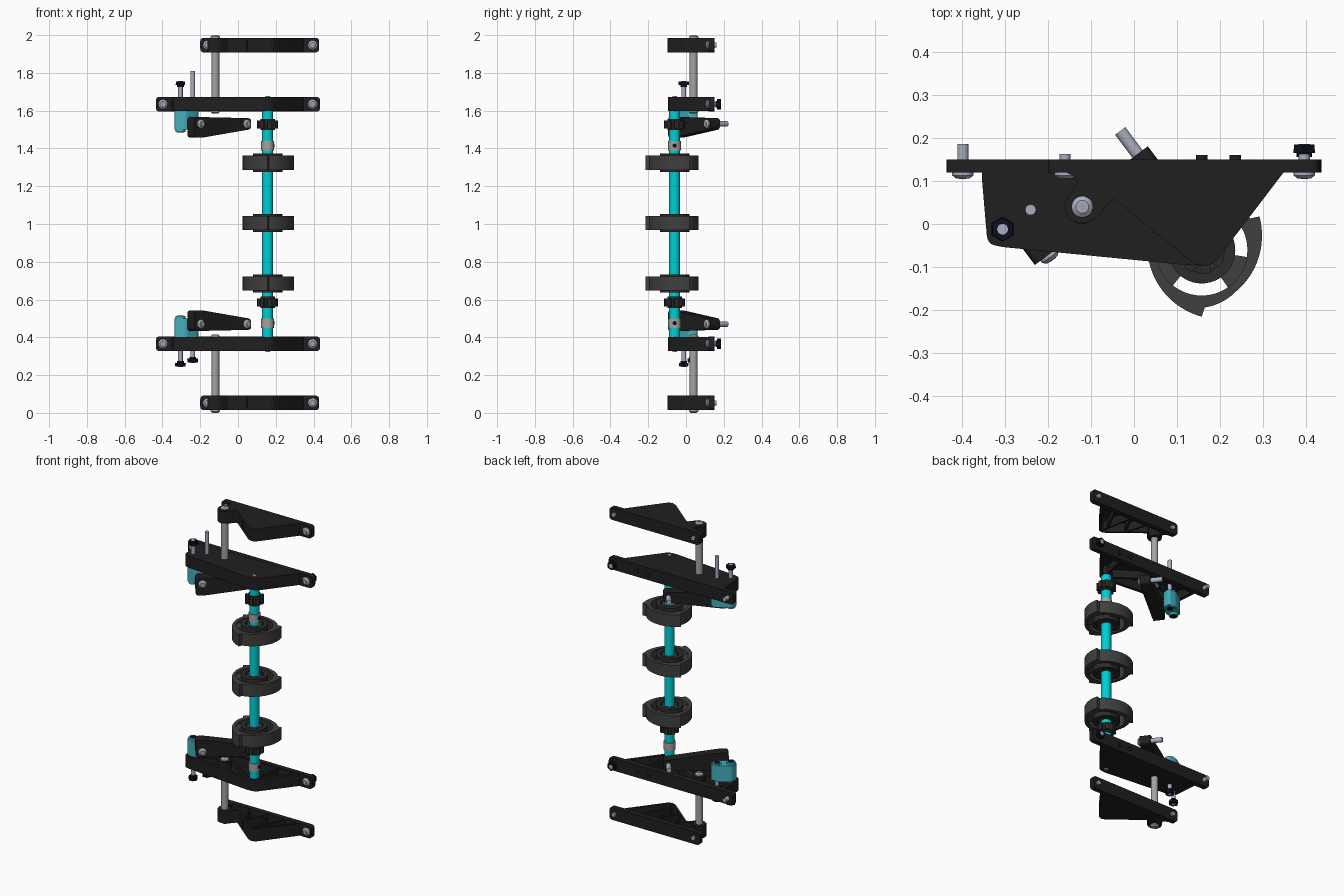
import bpy, bmesh, math
from mathutils import Vector, Matrix

old = bpy.data.objects.get("Cube")
if old:
    bpy.data.objects.remove(old)


def material(name, rgb):
    m = bpy.data.materials.new(name)
    m.use_nodes = True
    col = (*rgb, 1)
    m.diffuse_color = col
    m.node_tree.nodes["Principled BSDF"].inputs["Base Color"].default_value = col
    return m


BLACK = material("black plastic", (.014, .014, .014))
GREY = material("dark grey rubber", (.05, .05, .05))
HUB = material("charcoal hub", (.025, .025, .025))
CYAN = material("cyan shaft", (0, .62, .67))
TEAL = material("teal bracket", (.055, .43, .51))
STEEL = material("bolt steel", (.4, .42, .52))
POLE = material("pole metal", (.38, .37, .35))
NAVY = material("navy black knob", (.004, .004, .012))


def finish(name, bm, mat, matrix=None):
    if matrix:
        bm.transform(matrix)
    bmesh.ops.recalc_face_normals(bm, faces=bm.faces)
    for f in bm.faces:
        f.smooth = True
    for e in bm.edges:
        e.smooth = e.calc_face_angle(0) < math.radians(35)
    me = bpy.data.meshes.new(name)
    bm.to_mesh(me)
    bm.free()
    me.materials.append(mat)
    ob = bpy.data.objects.new(name, me)
    bpy.context.collection.objects.link(ob)
    return ob


def rounded(pts, cut):
    out = []
    pts = [Vector(p) for p in pts]
    for i, p in enumerate(pts):
        a, b = pts[i - 1] - p, pts[(i + 1) % len(pts)] - p
        a = p + a.normalized() * min(cut, a.length * .45)
        b = p + b.normalized() * min(cut, b.length * .45)
        for k in range(5):
            t = k / 4
            out.append(a * (1 - t) ** 2 + p * 2 * t * (1 - t) + b * t * t)
    return out


def prism(name, pts, z0, z1, mat, matrix=None, wall=0, depth=0):
    """Extruded outline; a wall thickness hollows it from the z1 side."""
    bm = bmesh.new()
    base = bm.faces.new([bm.verts.new((p[0], p[1], z0)) for p in pts])
    res = bmesh.ops.extrude_face_region(bm, geom=[base], use_keep_orig=True)
    top = [g for g in res["geom"] if isinstance(g, bmesh.types.BMFace)][0]
    for v in top.verts:
        v.co.z = z1
    bmesh.ops.recalc_face_normals(bm, faces=bm.faces)
    if wall:
        bmesh.ops.inset_region(bm, faces=[top], thickness=wall)
        floor = bmesh.ops.extrude_discrete_faces(bm, faces=[top])["faces"][0]
        for v in floor.verts:
            v.co.z += math.copysign(depth, z0 - z1)
    return finish(name, bm, mat, matrix)


def cyl(name, p0, p1, r, mat, r2=None, n=24):
    p0, p1 = Vector(p0), Vector(p1)
    d = p1 - p0
    bm = bmesh.new()
    bmesh.ops.create_cone(bm, cap_ends=True, segments=n, radius1=r,
                          radius2=r if r2 is None else r2, depth=d.length)
    rot = Vector((0, 0, 1)).rotation_difference(d).to_matrix().to_4x4()
    return finish(name, bm, mat, Matrix.Translation((p0 + p1) / 2) @ rot)


def bolt(name, p, d, length, r=.013, head=.025):
    """Domed head at p, shank running along d."""
    p, d = Vector(p), Vector(d).normalized()
    cyl(name + "_head", p, p - d * .007, head, STEEL)
    cyl(name + "_dome", p - d * .007, p - d * .015, head, STEEL, head * .6)
    cyl(name + "_socket", p - d * .015, p - d * .016, head * .4, POLE, n=6)
    cyl(name + "_shank", p, p + d * length, r, STEEL)


def knob(name, p, d):
    p, d = Vector(p), Vector(d)
    cyl(name + "_neck", p, p + d * .01, .018, NAVY)
    cyl(name + "_grip", p + d * .01, p + d * .03, .029, NAVY, .027, n=6)


def bar(name, x0, x1, z, mat):
    """Rounded rail along the back edge."""
    h = .039
    pts = rounded([(x0, z - h), (x1, z - h), (x1, z + h), (x0, z + h)], .022)
    to_xz = Matrix(((1, 0, 0, 0), (0, 0, 1, 0), (0, 1, 0, 0), (0, 0, 0, 1)))
    prism(name, pts, .12, .15, mat, to_xz)


def ring(name, radius, inner, z0, z1, centre, mat, n=120):
    bm = bmesh.new()
    rows = []
    for i in range(n):
        a = math.tau * i / n
        c, s, ro = math.cos(a), math.sin(a), radius(a)
        rows.append([bm.verts.new((centre[0] + r * c, centre[1] + r * s, z))
                     for r, z in ((ro, z0), (ro, z1), (inner, z1), (inner, z0))])
    for i in range(n):
        a, b = rows[i - 1], rows[i]
        for k in range(4):
            bm.faces.new((a[k - 1], a[k], b[k], b[k - 1]))
    return finish(name, bm, mat)


def beam(name, a, b, w, z0, z1, mat):
    a, b = Vector(a), Vector(b)
    n = (b - a).normalized().orthogonal() * w / 2
    prism(name, [a - n, b - n, b + n, a + n], z0, z1, mat)


SHAFT = (.157, -.06)
POLE_XY = (-.12, .04)
WEB = [(-.355, .13), (-.34, -.045), (-.31, -.053), (.14, -.097), (.185, -.09), (.355, .13)]
SMALL_WEB = [(-.18, .13), (-.125, .105), (-.162, .05), (-.155, .012), (-.12, 0), (-.088, .012),
             (-.048, .06), (.13, -.085), (.16, -.1), (.187, -.09), (.355, .13)]
AXIS, OUT = Vector((.8, .6, 0)), Vector((-.6, .8, 0))

# Mirrored end assemblies
for side, s in (("upper", 1), ("lower", -1)):
    def Z(z):
        return 1 + s * (z - 1)

    # Inner frame plate
    prism(side + "_plate", rounded(WEB, .02), Z(1.672), Z(1.597), BLACK, wall=.02, depth=.055)
    bar(side + "_plate_rail", -.435, .435, Z(1.634), BLACK)
    for x, y, r in ((*SHAFT, .035), (*POLE_XY, .04)):
        cyl(side + "_plate_boss", (x, y, Z(1.66)), (x, y, Z(1.6)), r, BLACK)
    for a, b in (((-.12, .12), (.15, -.08)), ((.157, -.06), (.2, .12)), ((-.12, .04), (-.32, -.03))):
        beam(side + "_plate_rib", a, b, .015, Z(1.665), Z(1.602), BLACK)
    for x in (-.397, .395):
        bolt(side + "_rail_bolt", (x, .12, Z(1.634)), (0, 1, 0), .066)
    knob(side + "_rail_knob", (.395, .155, Z(1.634)), (0, 1, 0))
    for x in (.157, .235):
        cyl(side + "_rail_stud", (x, .15, Z(1.634)), (x, .16, Z(1.634)), .013, BLACK)
    cyl(side + "_shaft_pin", (*SHAFT, Z(1.66)), (*SHAFT, Z(1.677)), .012, STEEL)

    # Outer plate
    prism(side + "_outer_plate", rounded(SMALL_WEB, .012), Z(1.986), Z(1.908), BLACK,
          wall=.012, depth=.06)
    bar(side + "_outer_rail", -.2, .43, Z(1.947), BLACK)
    cyl(side + "_outer_boss", (*POLE_XY, Z(1.98)), (*POLE_XY, Z(1.908)), .04, BLACK)
    for a, b in (((0, .12), (.05, -.02)), ((.05, -.02), (.12, .12)), ((.12, .12), (.16, -.08)),
                 ((.16, -.04), (.24, .12))):
        beam(side + "_outer_rib", a, b, .01, Z(1.975), Z(1.915), BLACK)
    for x in (-.16, .395):
        bolt(side + "_outer_bolt", (x, .12, Z(1.947)), (0, 1, 0), .042)

    # Pole joining the two plates
    cyl(side + "_pole", (*POLE_XY, Z(1.6)), (*POLE_XY, Z(1.98)), .021, POLE)
    bolt(side + "_pole_cap", (*POLE_XY, Z(1.985)), (0, 0, -s), .02)
    bolt(side + "_pole_foot", (*POLE_XY, Z(1.6)), (0, 0, s), .02)

    # Slanted arm with its two bolts
    frame = Matrix.Translation((-.23, -.095, 0)) @ Matrix((
        (.8, 0, -.6, 0), (.6, 0, .8, 0), (0, 1, 0, 0), (0, 0, 0, 1)))
    profile = [(0, Z(1.567)), (.375, Z(1.56)), (.375, Z(1.502)), (.05, Z(1.457)), (0, Z(1.457))]
    prism(side + "_arm", rounded(profile, .02), 0, .063, BLACK, frame)
    for along, length in ((.04, .06), (.345, .13)):
        p = Vector((-.23, -.095, Z(1.53))) + AXIS * along
        bolt(side + "_arm_bolt", p, OUT, length, .015, .024)

    # Teal bracket with adjusting screws
    block = rounded([(-.335, -.035), (-.275, -.04), (-.21, .01), (-.21, .06), (-.265, .06), (-.335, .015)], .015)
    prism(side + "_bracket", block, Z(1.6), Z(1.5), TEAL)
    for x, y, z in ((-.305, -.012, 1.487), (-.24, .033, 1.495)):
        cyl(side + "_bracket_sleeve", (x, y, Z(1.6)), (x, y, Z(z)), .026, TEAL)
        cyl(side + "_bracket_nut", (x, y, Z(z)), (x, y, Z(z - .003)), .018, NAVY, n=6)
    second = 1.81 if s > 0 else 1.735
    for x, y, z in ((-.305, -.012, 1.757), (-.24, .033, second)):
        cyl(side + "_screw", (x, y, Z(1.5)), (x, y, Z(z)), .0125, STEEL)
        if z < 1.8:
            knob(side + "_screw_knob", (x, y, Z(z - .032)), (0, 0, s))

# Central shaft with collars and toothed nuts
cyl("shaft", (*SHAFT, .37), (*SHAFT, 1.63), .029, CYAN, n=32)
for z in (.475, 1.415):
    cyl("collar", (*SHAFT, z - .025), (*SHAFT, z + .025), .034, POLE)
    x, y = SHAFT
    cyl("collar_set_screw", (x + .03, y, z), (x + .036, y, z), .011, NAVY)
for z in (.585, 1.527):
    ring("toothed_nut", lambda a: .056 if math.sin(8 * a) > -.1 else .043, .02,
         z - .021, z + .021, SHAFT, HUB, 96)
    cyl("toothed_nut_core", (*SHAFT, z - .03), (*SHAFT, z + .03), .038, HUB)


def cam(a):
    """Rim radius: three hooked teeth."""
    t = (math.degrees(a) + 90) % 120
    if t < 2.9:
        return .155 if t < .1 else .134
    if t < 40:
        return .134 - .009 * (t - 3) / 37
    return .125 + .03 * ((t - 40) / 80) ** 2


# Three cam wheels
for z in (.685, 1.005, 1.324):
    ring("wheel_rim", cam, .106, z - .038, z + .038, SHAFT, GREY)
    ring("wheel_hub", lambda a: .078, .052, z - .048, z + .048, SHAFT, HUB, 48)
    cyl("wheel_core", (*SHAFT, z - .035), (*SHAFT, z + .035), .055, HUB)
    ring("wheel_core_star", lambda a: .036 + .012 * abs(math.cos(3 * a)), .02,
         z - .044, z + .044, SHAFT, GREY, 48)
    for k in range(3):
        mid = math.radians(-32 + 120 * k)
        arc = [mid + math.radians(-23 + 46 * i / 8) for i in range(9)]
        spoke = [(SHAFT[0] + r * math.cos(a), SHAFT[1] + r * math.sin(a))
                 for r, seq in ((.108, arc), (.075, arc[::-1])) for a in seq]
        prism("wheel_spoke", spoke, z - .03, z + .03, GREY)
